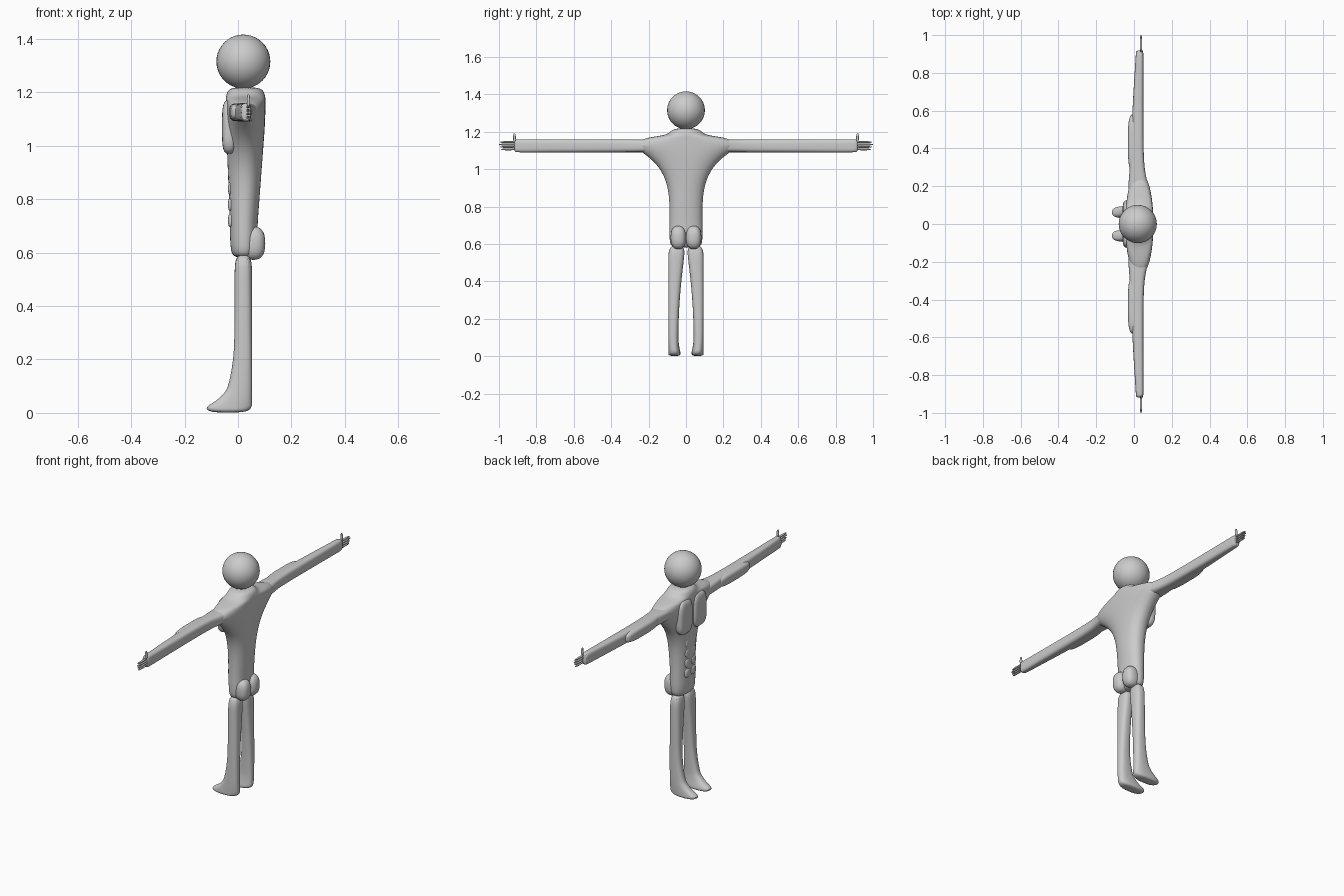
import bpy, bmesh, math
from mathutils import Vector

cube = bpy.data.objects.get("Cube")
if cube:
    bpy.data.objects.remove(cube)

grey = bpy.data.materials.new("plain grey")
grey.use_nodes = True
grey.diffuse_color = (0.6, 0.6, 0.6, 1)
grey.node_tree.nodes["Principled BSDF"].inputs["Base Color"].default_value = grey.diffuse_color


def finish(name, bm, smoothing_levels):
    """Turn a bmesh into a smooth-shaded grey object."""
    bmesh.ops.recalc_face_normals(bm, faces=bm.faces)
    mesh = bpy.data.meshes.new(name)
    bm.to_mesh(mesh)
    bm.free()
    mesh.materials.append(grey)
    part = bpy.data.objects.new(name, mesh)
    bpy.context.collection.objects.link(part)
    if smoothing_levels:
        modifier = part.modifiers.new("smooth form", 'SUBSURF')
        modifier.levels = modifier.render_levels = smoothing_levels
    bpy.ops.object.select_all(action='DESELECT')
    part.select_set(True)
    bpy.context.view_layer.objects.active = part
    bpy.ops.object.shade_smooth_by_angle(angle=math.radians(50))


def rounded(value, squareness):
    return math.copysign(abs(value) ** (2 / squareness), value)


def loft(name, sections, place, squareness, sides=24):
    """Join rounded cross-sections (position, front, back, low, high)."""
    bm = bmesh.new()
    rings = []
    for position, front, back, low, high in sections:
        ring = []
        for step in range(sides):
            turn = math.tau * step / sides
            across = (front + back + (back - front) * rounded(math.cos(turn), squareness)) / 2
            along = (low + high + (high - low) * rounded(math.sin(turn), squareness)) / 2
            ring.append(bm.verts.new(place(position, across, along)))
        rings.append(ring)
    for ring, following in zip(rings, rings[1:]):
        for i in range(sides):
            bm.faces.new((ring[i - 1], ring[i], following[i], following[i - 1]))
    bm.faces.new(rings[0])
    bm.faces.new(rings[-1])
    finish(name, bm, smoothing_levels=2)


def pad(name, centre, radii, squareness):
    """Ball, or rounded muscle block when squareness is above two."""
    bm = bmesh.new()
    bmesh.ops.create_uvsphere(bm, u_segments=32, v_segments=20, radius=1)
    for vert in bm.verts:
        reach = sum(abs(c) ** squareness for c in vert.co) ** (1 / squareness)
        vert.co = Vector(c / reach * r + o for c, r, o in zip(vert.co, radii, centre))
    finish(name, bm, smoothing_levels=0)


def torso_section(height, half_width, inset=0):
    """Torso depth grows steadily from the waist to the chest."""
    rise = min(max((height - 0.7) / 0.4, 0), 1)
    front = -0.03 - 0.016 * rise + inset
    back = 0.073 + 0.03 * rise - inset
    return height, front, back, -half_width, half_width


def leg_section(height, inset=0):
    """Straight shin that flares forward into the foot and bows inside the thigh."""
    flare = min(1, math.exp((0.02 - height) / 0.05))
    front = -0.013 - 0.114 * flare + inset
    inner = max(0, 0.045 * (1 - (height / 0.6) ** 2) - 0.016 * flare)
    return height, front, 0.053 - inset, inner, 0.095


# Head
head_radius = 0.101
pad("head", (0.02, 0, 1.315), [head_radius] * 3, 2)

# Torso: rounded crotch, flaring flanks, then the shoulder slope up to the neck
torso = [torso_section(0.58, 0.07, inset=0.02), torso_section(0.6, 0.09)]
shoulder_height = 1.13
for step in range(9):
    climb = step / 8
    height = 0.7 + climb * (shoulder_height - 0.7)
    torso.append(torso_section(height, 0.088 + 0.21 * climb ** 4))
torso += [torso_section(1.17, 0.22), torso_section(1.18, 0.11),
          torso_section(1.2, 0.085, inset=0.004), torso_section(1.22, 0.06, inset=0.02)]
loft("torso", torso, lambda height, x, y: (x, y, height), squareness=2.2, sides=32)

# Leg sections, closest together around the foot
leg = [leg_section(0, inset=0.02)]
leg += [leg_section(step / 50) for step in range(1, 6)]
leg += [leg_section(step / 10) for step in range(2, 7)]

# Arm sections: distance from the middle, front, back
arm_bottom, arm_top = 1.09, 1.16
arm = [(reach, front, back, arm_bottom, arm_top) for reach, front, back in (
    (0.1, -0.03, 0.09), (0.24, -0.03, 0.07), (0.3, -0.02, 0.05),
    (0.6, -0.01, 0.05), (0.9, 0.01, 0.05), (0.92, 0.01, 0.05))]

for side, sign in (("left", -1), ("right", 1)):
    # Leg with foot, arm and upper arm muscle
    loft(side + "_leg", leg, lambda height, x, y: (x, sign * y, height), squareness=2.6)
    loft(side + "_arm", arm, lambda reach, x, z: (x, sign * reach, z), squareness=3.2)
    pad(side + "_upper_arm_muscle", (0, sign * 0.43, 1.125), (0.032, 0.15, 0.033), 3.5)

    # Fingers, with the second one longest, and the upright thumb
    for finger in range(4):
        length = 0.05 - 0.006 * abs(finger - 1)
        height = 1.145 - 0.013 * finger
        pad(f"{side}_finger_{finger + 1}", (0.037, sign * 0.95, height),
            (0.006, length, 0.005), 2.6)
    pad(side + "_thumb", (0.039, sign * 0.917, 1.168), (0.006, 0.007, 0.024), 2.6)

    # Buttock, chest plate and stomach muscles
    pad(side + "_buttock", (0.058, sign * 0.041, 0.635), (0.044, 0.041, 0.062), 2.5)
    pad(side + "_chest_plate", (-0.033, sign * 0.066, 1.07), (0.027, 0.06, 0.1), 3.5)
    for row in range(4):
        pad(f"{side}_stomach_muscle_{row + 1}", (-0.026, sign * 0.026, 0.72 + row * 0.06),
            (0.011, 0.022, 0.025), 3)
